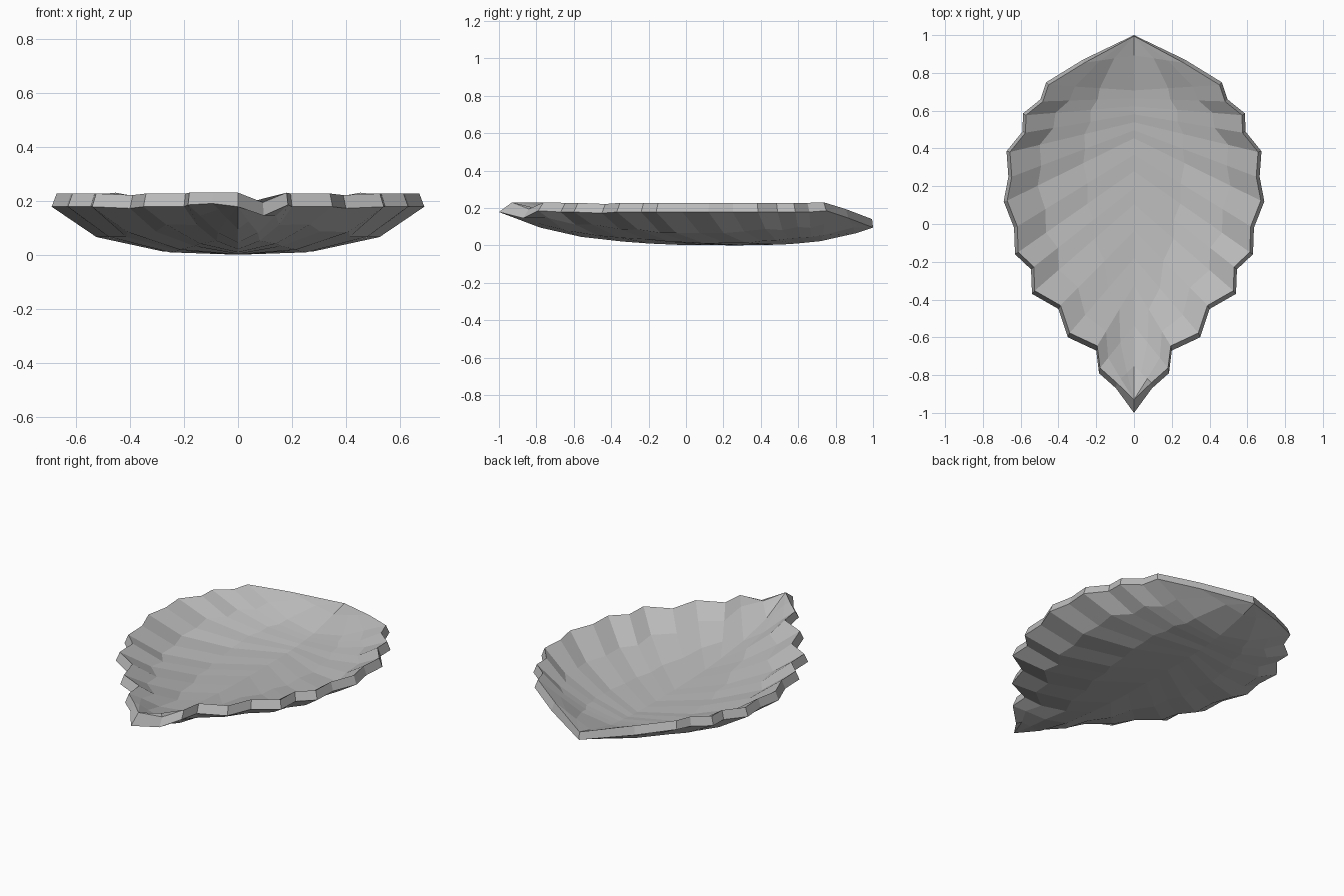
import bpy
import bmesh
from mathutils import Vector
from mathutils.geometry import intersect_line_line_2d

if "Cube" in bpy.data.objects:
    bpy.data.objects.remove(bpy.data.objects["Cube"], do_unlink=True)

clay = bpy.data.materials.new("grey clay")
clay.use_nodes = True
clay.diffuse_color = (0.5, 0.5, 0.5, 1)
clay.node_tree.nodes["Principled BSDF"].inputs["Base Color"].default_value = (0.5, 0.5, 0.5, 1)

# Scalloped half outline from back tip to front tip: x, y, rim height
RIM = [Vector(p) for p in (
    (0, 1, .095), (.27, .87, .145), (.465, .75, .185), (.495, .66, .178), (.588, .585, .178),
    (.59, .49, .178), (.675, .385, .178), (.665, .25, .178), (.69, .12, .178), (.635, -.02, .178),
    (.63, -.16, .178), (.545, -.24, .178), (.54, -.37, .178), (.4, -.45, .172), (.35, -.6, .178),
    (.2, -.67, .178), (.185, -.79, .185), (.095, -.87, .19), (0, -1, .178))]
LAST = len(RIM) - 1
# Outline with the scallops blended away, used to measure depth
SOFT = [RIM[0]] + [RIM[i].lerp((RIM[i - 1] + RIM[i + 1]) / 2, .5)
                   for i in range(1, LAST)] + [RIM[LAST]]
HUB = Vector((0, .25))
THICK = .049


def ramp(value, stops):
    """Straight-line interpolation through (position, value) stops."""
    for (a, va), (b, vb) in zip(stops, stops[1:]):
        if value <= b:
            return va + (vb - va) * (value - a) / (b - a)
    return stops[-1][1]


def bowl_height(x, y):
    """Underside height, from the share of the way from hub to rim."""
    ray = Vector((max(x, .001), y)) - HUB
    for a, b in zip(SOFT, SOFT[1:]):
        hit = intersect_line_line_2d(HUB, HUB + ray.normalized() * 3, a.xy, b.xy)
        if hit:
            share = ray.length / (hit - HUB).length
            edge = a.z + (b.z - a.z) * (hit - a.xy).length / (b - a).length
            depth = ramp(share, [(0, 0), (.22, .002), (.42, .013), (.75, .06), (1, .18)])
            return depth * edge / .18
    return 0


def raised(p, lift):
    """Matching point on the upper side, drawn in towards the hub."""
    return Vector((p.x * .973, HUB.y + (p.y - HUB.y) * .973, p.z + lift))


def rib(i, side):
    """One leaf vein: underside from spine to rim, then back over the top."""
    rim = RIM[i].copy()
    if i == 0:
        return [rim] * 4 + [Vector((0, .995, .14))] * 4
    if i == LAST:
        return [rim] * 4 + [Vector((0, -.93, .23))] * 4
    dip = side > 0 and i == LAST - 1
    if dip:
        rim.z = .145
    spine_y = ramp(i, [(1, .91), (2, .72), (8, .46), (12, .1), (15, -.34), (17, -.78)])
    wall = ramp(i, [(0, .66), (6, .76), (LAST, .76)])
    under = []
    for t, fold in ((0, 0), (.4, .003), (wall, .008)):
        x, y = rim.x * t, spine_y + (rim.y - spine_y) * t
        fold *= ramp(i, [(2, 0), (6, 1), (LAST, 1)]) if i > 2 else 0
        z = bowl_height(x, y) + (fold if i % 2 else -fold) - (.02 * t if dip else 0)
        under.append(Vector((x, y, max(z, 0))))
    lip = raised(rim, THICK)
    lip.z = min(lip.z, .23)
    over = [raised(p, THICK) for p in reversed(under)]
    return [Vector((p.x * side, p.y, p.z)) for p in under + [rim, lip] + over]


# Skin the veins on both sides and weld them along the spine
bm = bmesh.new()
for side in (1, -1):
    rows = [[bm.verts.new(p) for p in rib(i, side)] for i in range(LAST + 1)]
    for a, b in zip(rows, rows[1:]):
        for k in range(len(a) - 1):
            bm.faces.new((a[k], a[k + 1], b[k + 1], b[k]))
bmesh.ops.remove_doubles(bm, verts=bm.verts, dist=.0005)
bmesh.ops.recalc_face_normals(bm, faces=bm.faces)

mesh = bpy.data.meshes.new("leaf_dish")
bm.to_mesh(mesh)
bm.free()
mesh.materials.append(clay)
dish = bpy.data.objects.new("leaf_dish", mesh)
bpy.context.collection.objects.link(dish)
